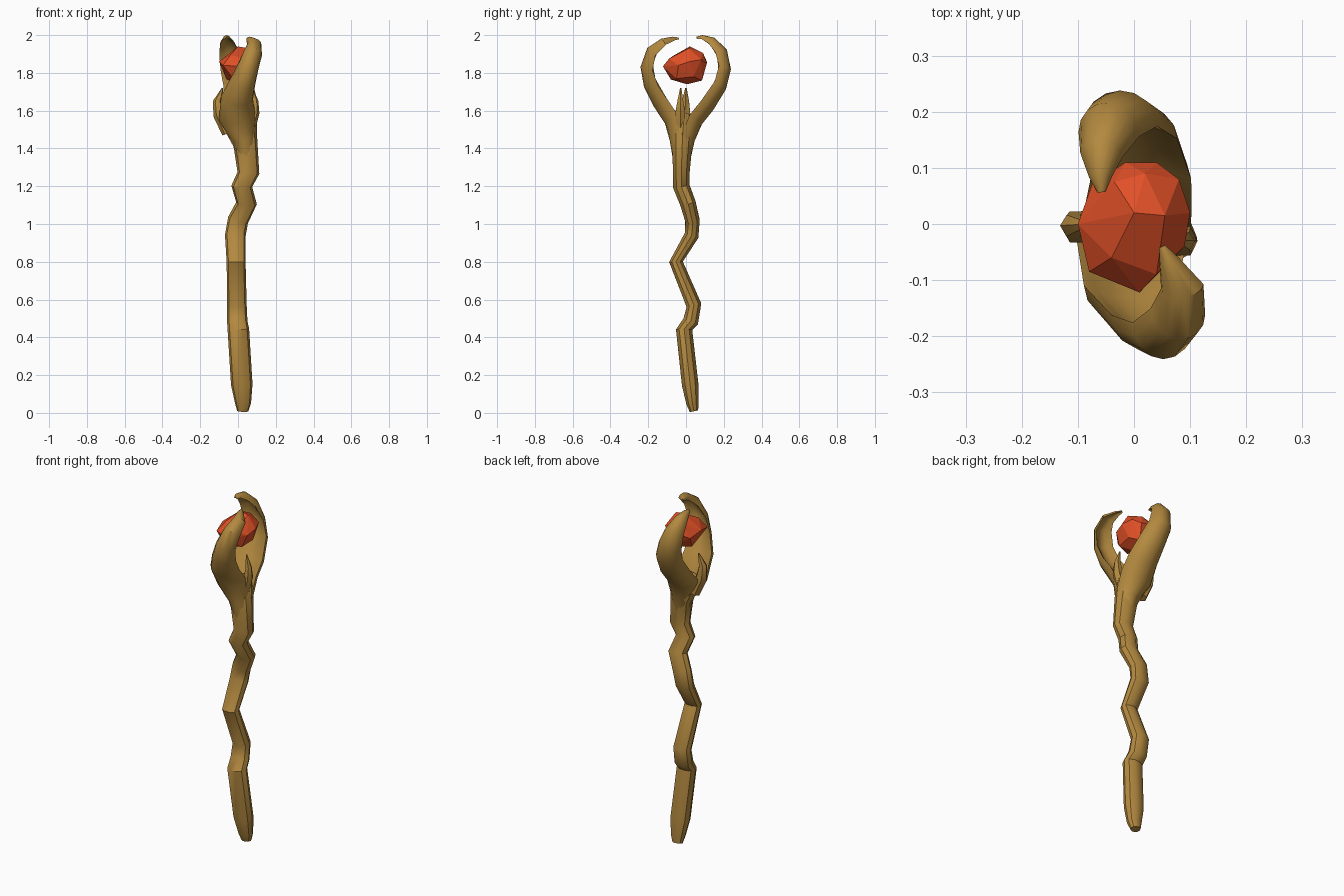
import bpy, bmesh, math
from mathutils import Vector


def material(name, rgb):
    m = bpy.data.materials.new(name)
    m.diffuse_color = (*rgb, 1)
    return m


wood = material("brown_wood", (0.45, 0.25, 0.05))
red = material("red_crystal", (0.75, 0.08, 0.02))


def finish(bm, name, mat, angle=None):
    bmesh.ops.recalc_face_normals(bm, faces=bm.faces)
    me = bpy.data.meshes.new(name)
    bm.to_mesh(me)
    bm.free()
    ob = bpy.data.objects.new(name, me)
    bpy.context.collection.objects.link(ob)
    me.materials.append(mat)
    if angle:
        bpy.ops.object.select_all(action='DESELECT')
        ob.select_set(True)
        bpy.context.view_layer.objects.active = ob
        bpy.ops.object.shade_smooth_by_angle(angle=math.radians(angle))
    return ob


def round_section(n):
    return [(math.cos(2 * math.pi * i / n), math.sin(2 * math.pi * i / n)) for i in range(n)]


def scooped_section(inner, n=8):
    # convex outside, hollowed inside
    out = [(math.cos(math.pi * i / n), 0.8 - 1.8 * math.sin(math.pi * i / n)) for i in range(n + 1)]
    hollow = [(-0.8 * c, 0.85 - 0.8 * math.sqrt(1 - c * c)) for c in (0.95, 0.5, 0, -0.5, -0.95)]
    return [(u, v * inner) for u, v in out + hollow]


def sweep(name, path, section, angle=35):
    # path rows: x, y, z, half width along x, half thickness
    bm = bmesh.new()
    pts = [Vector(p[:3]) for p in path]
    rings = []
    for i, p in enumerate(path):
        t = (pts[min(i + 1, len(pts) - 1)] - pts[max(i - 1, 0)]).normalized()
        u = Vector((1, 0, 0))
        u = (u - t * u.dot(t)).normalized()
        v = t.cross(u)
        rings.append([bm.verts.new(pts[i] + u * a * p[3] + v * b * p[4]) for a, b in section])
    n = len(section)
    for r0, r1 in zip(rings, rings[1:]):
        for j in range(n):
            k = (j + 1) % n
            bm.faces.new((r0[j], r0[k], r1[k], r1[j]))
    bm.faces.new(rings[0])
    bm.faces.new(rings[-1])
    return finish(bm, name, wood, angle)


# crooked shaft
sweep("shaft", [
    (.025, .042, .01, .03, .024), (.027, .034, .05, .042, .034), (.02, .022, .15, .057, .046),
    (.002, -.01, .44, .057, .045), (-.004, .025, .485, .054, .043), (-.006, .042, .57, .052, .042),
    (-.01, -.053, .80, .05, .038), (-.014, .03, .94, .055, .04), (0, .034, 1.02, .055, .04),
    (.045, .01, 1.11, .055, .044), (.02, -.025, 1.20, .055, .046), (.055, -.025, 1.27, .058, .046),
    (.04, -.02, 1.42, .064, .056), (.015, -.015, 1.51, .085, .065), (0, -.01, 1.57, .085, .04),
], round_section(10))

# two curved prongs holding the crystal
sweep("front_prong", [
    (.045, -.035, 1.35, .05, .035), (.03, -.045, 1.45, .066, .042), (-.005, -.07, 1.55, .098, .045),
    (-.005, -.135, 1.65, .085, .045), (.025, -.185, 1.74, .068, .04), (.052, -.205, 1.83, .057, .036),
    (.078, -.178, 1.915, .05, .032), (.086, -.12, 1.962, .038, .022), (.062, -.068, 1.98, .018, .012),
    (.05, -.04, 1.982, .006, .005)], scooped_section(1))
sweep("back_prong", [
    (.045, -.01, 1.35, .05, .035), (.035, .005, 1.45, .066, .042), (.005, .045, 1.55, .098, .045),
    (.012, .108, 1.63, .09, .045), (.0, .175, 1.73, .078, .04), (-.025, .202, 1.82, .068, .036),
    (-.045, .185, 1.91, .055, .034), (-.058, .135, 1.968, .038, .024), (-.06, .085, 1.988, .02, .012),
    (-.058, .057, 1.986, .008, .006)], scooped_section(-1))

# small thorns in the fork
sweep("left_thorn", [(-.055, -.005, 1.48, .03, .03), (-.098, -.005, 1.58, .034, .032),
                     (-.108, -.003, 1.65, .024, .022), (-.082, 0, 1.72, .004, .004)], round_section(6))
sweep("right_thorn", [(.055, -.03, 1.48, .03, .03), (.088, -.03, 1.59, .026, .03),
                      (.09, -.03, 1.65, .018, .018), (.075, -.028, 1.72, .004, .004)], round_section(6))

# faceted crystal
bm = bmesh.new()
for p in [(0, .02, 1.94), (.055, .015, 1.93), (.02, .09, 1.905), (-.035, .075, 1.905),
          (-.015, .11, 1.86), (.04, .11, 1.85), (.08, .08, 1.87), (.1, .02, 1.86),
          (.09, -.04, 1.84), (.01, -.122, 1.835), (-.08, -.085, 1.84), (-.1, 0, 1.86),
          (-.075, .07, 1.83), (.04, -.09, 1.875), (-.04, -.06, 1.895), (.03, .085, 1.76),
          (0, .005, 1.74), (-.02, -.08, 1.765), (.06, -.05, 1.77), (-.06, .03, 1.765), (.07, .04, 1.78)]:
    bm.verts.new(p)
hull = bmesh.ops.convex_hull(bm, input=bm.verts)
loose = [v for v in bm.verts if not v.link_faces]
bmesh.ops.delete(bm, geom=loose, context='VERTS')
finish(bm, "crystal", red)
